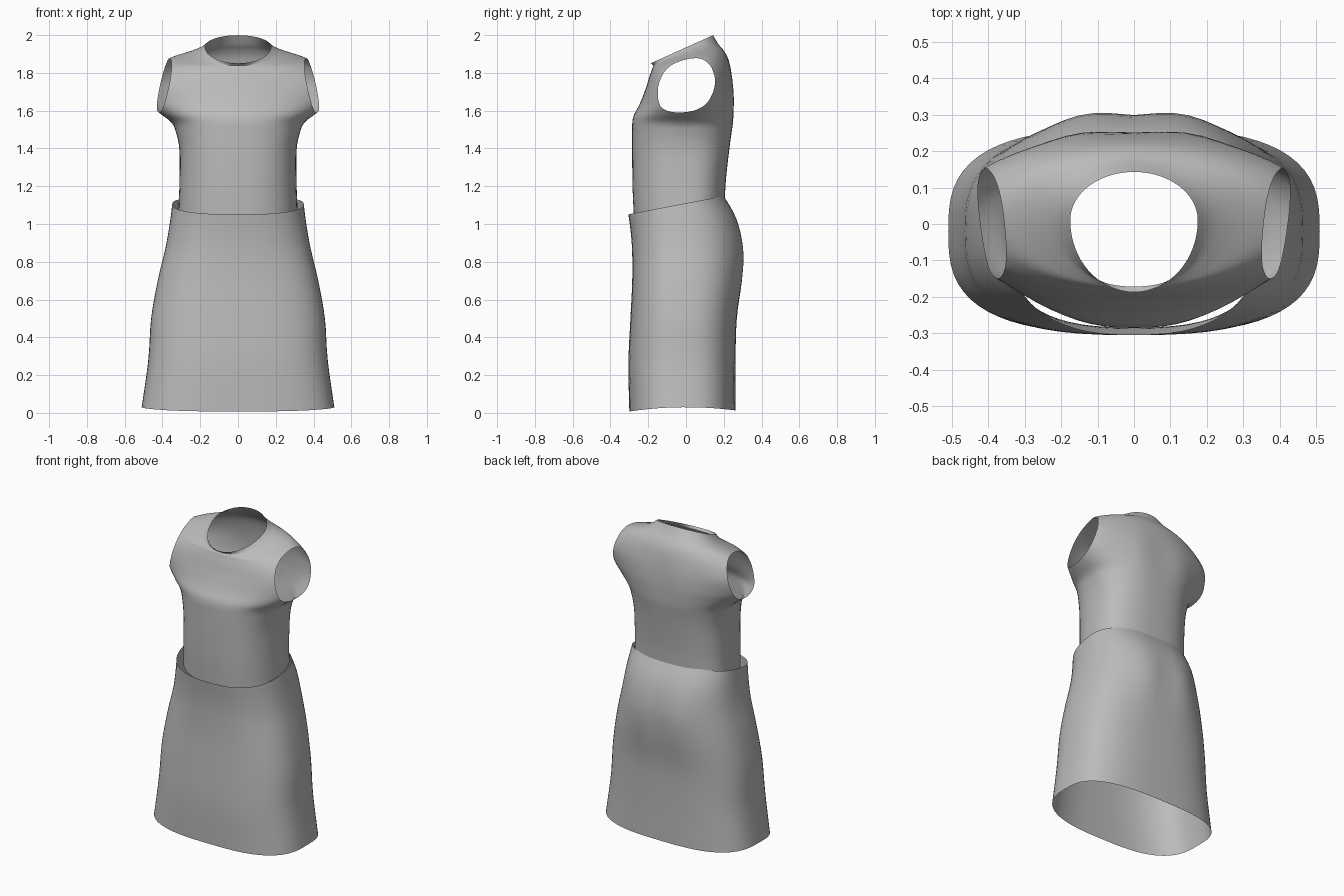
import bpy, bmesh
from math import sin, cos, pi, exp
from mathutils import Vector

cube = bpy.data.objects.get("Cube")
if cube:
    bpy.data.objects.remove(cube, do_unlink=True)

SIDES = 64   # points around each ring
STEPS = 4    # rows between two profile rings

cloth = bpy.data.materials.new("grey cloth")
cloth.use_nodes = True
cloth.diffuse_color = (0.5, 0.5, 0.5, 1)
cloth.node_tree.nodes["Principled BSDF"].inputs["Base Color"].default_value = cloth.diffuse_color


def spline(rows):
    """Smooth rows between the profile rings."""
    rows = [Vector(r) for r in rows]
    out = []
    for i in range(len(rows) - 1):
        b, c = rows[i], rows[i + 1]
        a, d = rows[max(i - 1, 0)], rows[min(i + 2, len(rows) - 1)]
        for s in range(STEPS):
            t = s / STEPS
            out.append(b + (c - a) * (t / 2)
                       + (a * 2 - b * 5 + c * 4 - d) * (t * t / 2)
                       + (b * 3 - a - c * 3 + d) * (t ** 3 / 2))
    return out + [rows[-1]]


def power(v, e):
    return abs(v) ** e * (1 if v >= 0 else -1)


def shell(name, profile, middle, sag, bump, cuts=()):
    """Loft an open garment shell; rows are width, front, back, height, tilt, squareness."""
    bm = bmesh.new()
    rings = []
    rows = spline(profile)
    for i, (w, front, back, height, tilt, square) in enumerate(rows):
        ring = []
        for k in range(SIDES):
            a = 2 * pi * k / SIDES
            x = w * power(cos(a), 2 / square)
            s = power(sin(a), 2 / square)
            y = middle + s * ((back - middle) if s > 0 else (middle - front))
            z = height + tilt * y - sag * (1 - i / len(rows)) * y * y
            # paired swellings on the back
            size, off, level, spread = bump
            y += max(s, 0) * size * exp(-((abs(x) - off) / 0.1) ** 2 - ((z - level) / spread) ** 2)
            ring.append(bm.verts.new((x, y, z)))
        rings.append(ring)
    for low, high in zip(rings, rings[1:]):
        for k in range(SIDES):
            n = (k + 1) % SIDES
            bm.faces.new((low[k], low[n], high[n], high[k]))
    for point, normal in cuts:
        bmesh.ops.bisect_plane(bm, geom=bm.verts[:] + bm.edges[:] + bm.faces[:],
                               plane_co=point, plane_no=normal, clear_outer=True)
    for f in bm.faces:
        f.smooth = True
    mesh = bpy.data.meshes.new(name)
    bm.to_mesh(mesh)
    bm.free()
    mesh.materials.append(cloth)
    obj = bpy.data.objects.new(name, mesh)
    bpy.context.collection.objects.link(obj)
    return obj


# Skirt, hem to waistband
shell("skirt", [
    (.51, -.3, .262, .03, 0, 2.9),
    (.475, -.305, .262, .28, 0, 2.8),
    (.46, -.295, .268, .5, 0, 2.7),
    (.425, -.285, .29, .7, 0, 2.6),
    (.385, -.285, .295, .87, .05, 2.5),
    (.362, -.293, .265, 1, .12, 2.5),
    (.348, -.305, .2, 1.11, .19, 2.5),
], -.02, .25, (.014, .13, .82, .18))

# Bodice, waist to neckline, with the armholes cut by slanted planes
armholes = [((side * .39, .01, 1.735), (side, -.16, .24)) for side in (1, -1)]
shell("bodice", [
    (.315, -.275, .205, 1.08, .19, 2.5),
    (.31, -.283, .212, 1.22, .1, 2.5),
    (.31, -.285, .23, 1.39, .05, 2.5),
    (.33, -.285, .242, 1.49, 0, 2.4),
    (.355, -.284, .248, 1.54, 0, 2.3),
    (.42, -.275, .25, 1.59, .04, 2.1),
    (.485, -.245, .25, 1.65, .06, 2),
    (.52, -.213, .245, 1.735, .08, 2),
    (.48, -.195, .235, 1.8, .12, 2),
    (.42, -.183, .22, 1.843, .18, 2),
    (.36, -.177, .2, 1.87, .24, 2),
    (.27, -.172, .175, 1.892, .32, 2),
    (.21, -.175, .158, 1.911, .4, 2),
    (.175, -.187, .143, 1.935, .45, 2),
], .01, 0, (.012, .16, 1.66, .16), armholes)
